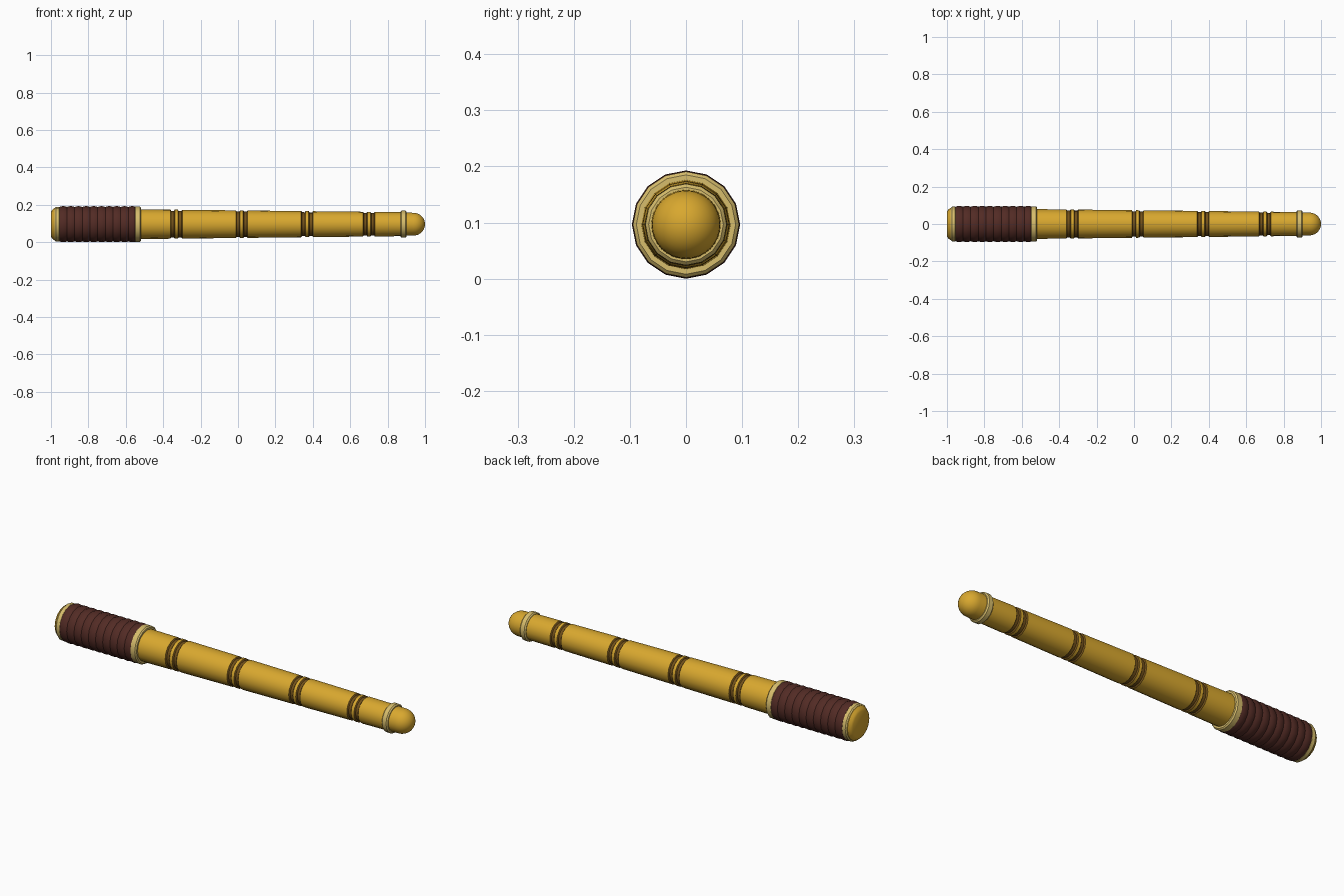
import bpy, bmesh, math

if "Cube" in bpy.data.objects:
    bpy.data.objects.remove(bpy.data.objects["Cube"])

R = 0.0965          # widest radius, also the height of the axis
SIDES = 16


def material(name, rgb):
    m = bpy.data.materials.new(name)
    m.diffuse_color = (*rgb, 1)
    m.use_nodes = True
    m.node_tree.nodes["Principled BSDF"].inputs["Base Color"].default_value = m.diffuse_color
    return m


gold = material("gold", (0.69, 0.39, 0.028))
dark_gold = material("dark gold", (0.17, 0.082, 0.010))
pale_gold = material("pale gold", (0.68, 0.51, 0.15))
leather = material("brown leather", (0.085, 0.024, 0.018))


def lathe(name, profile, mat, sides=SIDES, angle=35):
    """Revolve (x, radius) points around the long axis; zero radius closes to a point."""
    bm = bmesh.new()
    rings = []
    for x, r in profile:
        n = 1 if r == 0 else sides
        rings.append([bm.verts.new((x, r * math.sin(math.tau * i / sides),
                                    R + r * math.cos(math.tau * i / sides)))
                      for i in range(n)])
    for a, b in zip(rings, rings[1:]):
        for i in range(sides):
            j = (i + 1) % sides
            quad = [a[i % len(a)], a[j % len(a)], b[j % len(b)], b[i % len(b)]]
            bm.faces.new(list(dict.fromkeys(quad)))
    bmesh.ops.recalc_face_normals(bm, faces=bm.faces)
    mesh = bpy.data.meshes.new(name)
    bm.to_mesh(mesh)
    bm.free()
    mesh.materials.append(mat)
    obj = bpy.data.objects.new(name, mesh)
    bpy.context.collection.objects.link(obj)
    bpy.ops.object.select_all(action='DESELECT')
    obj.select_set(True)
    bpy.context.view_layer.objects.active = obj
    bpy.ops.object.shade_smooth_by_angle(angle=math.radians(angle))
    return obj


def collar(name, x0, x1, r, bevel=0.006):
    """Closed band with bevelled rims."""
    lathe(name, [(x0, 0), (x0, r - bevel), (x0 + bevel, r),
                 (x1 - bevel, r), (x1, r - bevel), (x1, 0)], pale_gold)


def shaft_radius(x):
    return 0.0795 + (x + 0.52) * (0.064 - 0.0795) / 1.40


# Tapered shaft with a pair of dark grooves at each node
nodes = (-0.33, 0.02, 0.37, 0.70)
profile = [(-0.56, 0), (-0.56, shaft_radius(-0.56))]
for c in nodes:
    for s in (-1, 1):
        g = c + s * 0.020
        for dx, depth in ((-0.012, 0), (-0.007, 0.006), (0.007, 0.006), (0.012, 0)):
            profile.append((g + dx, shaft_radius(g + dx) - depth))
profile += [(0.88, shaft_radius(0.88)), (0.88, 0)]
shaft = lathe("shaft", profile, gold)
shaft.data.materials.append(dark_gold)
for f in shaft.data.polygons:
    if any(abs(abs(f.center.x - c) - 0.020) < 0.0125 for c in nodes):
        f.material_index = 1

# Ribbed leather grip
grip = [(-0.957, 0), (-0.957, 0.088)]
turns, length = 10, 0.41
for k in range(turns):
    x = -0.955 + k * length / turns
    for t, r in ((0.0, 0.092), (0.25, 0.0955), (0.5, R), (0.75, 0.0955)):
        grip.append((x + t * length / turns, r))
grip += [(-0.545, 0.092), (-0.545, 0)]
lathe("grip", grip, leather)

# Pale bands
collar("grip_collar", -0.555, -0.518, 0.0945)
collar("pommel_collar", -0.980, -0.950, 0.0925)
collar("tip_collar", 0.868, 0.902, 0.0725)

# Pommel cap
lathe("pommel", [(-1.0, 0), (-1.0, 0.066), (-0.994, 0.076),
                 (-0.982, 0.086), (-0.965, 0.086), (-0.965, 0)], gold)

# Rounded tip
dome = [(0.89, 0), (0.89, 0.062), (0.938, 0.061)]
dome += [(0.938 + 0.062 * math.sin(a), 0.061 * math.cos(a))
         for a in (math.radians(11.25 * i) for i in range(1, 8))]
dome.append((1.0, 0))
lathe("tip", dome, gold, sides=32)
